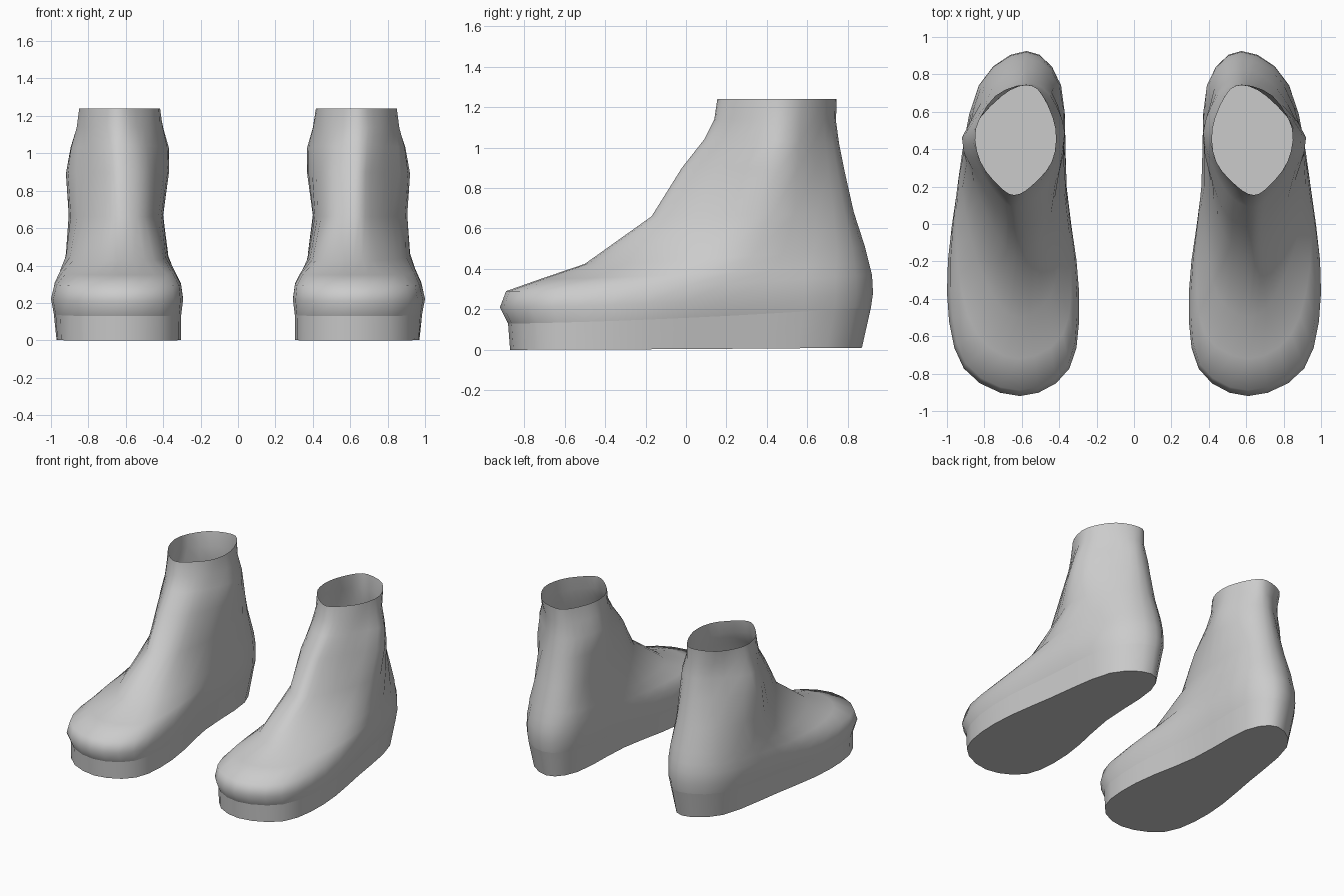
import bpy
import bmesh
from mathutils import Vector

cube = bpy.data.objects.get("Cube")
if cube:
    bpy.data.objects.remove(cube, do_unlink=True)

grey = bpy.data.materials.new("plain grey")
grey.use_nodes = True
grey.diffuse_color = (0.6, 0.6, 0.6, 1)
grey.node_tree.nodes["Principled BSDF"].inputs["Base Color"].default_value = (0.6, 0.6, 0.6, 1)

STATIONS = (0.08, 0.3, 0.6, 0.9)   # fractions of the length, toe to heel
STEPS = 3                          # spline steps between control points

# Each ring: (front y, back y, front z, back z), outer x and inner x at the stations
SOLE = [
    ((-0.87, 0.87, 0.00, 0.01), (0.90, 0.97, 0.90, 0.80), (0.35, 0.31, 0.40, 0.43)),
    ((-0.88, 0.915, 0.13, 0.21), (0.90, 0.985, 0.92, 0.82), (0.35, 0.305, 0.375, 0.41)),
]
UPPER = [
    SOLE[1],
    ((-0.92, 0.925, 0.21, 0.28), (0.91, 1.00, 0.945, 0.83), (0.345, 0.293, 0.36, 0.395)),
    ((-0.89, 0.92, 0.29, 0.37), (0.90, 0.98, 0.945, 0.83), (0.35, 0.305, 0.36, 0.39)),
    ((-0.72, 0.905, 0.35, 0.43), (0.84, 0.94, 0.935, 0.815), (0.38, 0.335, 0.37, 0.39)),
    ((-0.50, 0.885, 0.425, 0.51), (0.75, 0.87, 0.92, 0.80), (0.45, 0.385, 0.375, 0.40)),
    ((-0.17, 0.83, 0.66, 0.68), (0.71, 0.82, 0.905, 0.76), (0.50, 0.425, 0.40, 0.43)),
    ((-0.02, 0.785, 0.90, 0.88), (0.71, 0.82, 0.92, 0.72), (0.50, 0.42, 0.37, 0.44)),
    ((0.09, 0.757, 1.04, 1.02), (0.72, 0.82, 0.895, 0.70), (0.52, 0.43, 0.37, 0.45)),
    ((0.14, 0.742, 1.14, 1.13), (0.73, 0.82, 0.86, 0.71), (0.54, 0.44, 0.40, 0.48)),
    ((0.155, 0.745, 1.24, 1.24), (0.72, 0.82, 0.845, 0.74), (0.55, 0.44, 0.42, 0.49)),
]


def ring_points(ring, side):
    """Closed smooth loop through toe tip, outer side, heel tip and inner side."""
    (yf, yb, zf, zb), outer, inner = ring

    def at(x, t):
        return Vector((x * side, yf + (yb - yf) * t, zf + (zb - zf) * t ** 1.5))

    ctrl = [at(0.61 + 0.03 * max(0, zf - 0.24), 0)]
    ctrl += [at(x, t) for x, t in zip(outer, STATIONS)]
    ctrl.append(at(0.575, 1))
    ctrl += [at(x, t) for x, t in zip(inner[::-1], STATIONS[::-1])]
    pts, n = [], len(ctrl)
    for i in range(n):
        a, b, c, d = (ctrl[(i + k) % n] for k in (-1, 0, 1, 2))
        for s in range(STEPS):
            u = s / STEPS
            pts.append(0.5 * (2 * b + (c - a) * u + (2 * a - 5 * b + 4 * c - d) * u ** 2
                              + (3 * b - a - 3 * c + d) * u ** 3))
    return pts


def loft(name, rings, side, close_bottom):
    bm = bmesh.new()
    loops = [[bm.verts.new(p) for p in ring_points(r, side)] for r in rings]
    for low, high in zip(loops, loops[1:]):
        n = len(low)
        for i in range(n):
            j = (i + 1) % n
            quad = [low[i], low[j], high[j], high[i]]
            bm.faces.new(quad if side > 0 else quad[::-1])
    if close_bottom:
        bm.faces.new(loops[0][::-1] if side > 0 else loops[0])
    mesh = bpy.data.meshes.new(name)
    bm.to_mesh(mesh)
    bm.free()
    mesh.materials.append(grey)
    obj = bpy.data.objects.new(name, mesh)
    bpy.context.collection.objects.link(obj)
    bpy.ops.object.select_all(action='DESELECT')
    obj.select_set(True)
    bpy.context.view_layer.objects.active = obj
    bpy.ops.object.shade_smooth_by_angle(angle=1.05)


# A mirrored pair: closed sole plus an upper open at the collar
for label, side in (("left", 1), ("right", -1)):
    loft(label + "_boot_sole", SOLE, side, True)
    loft(label + "_boot_upper", UPPER, side, False)
